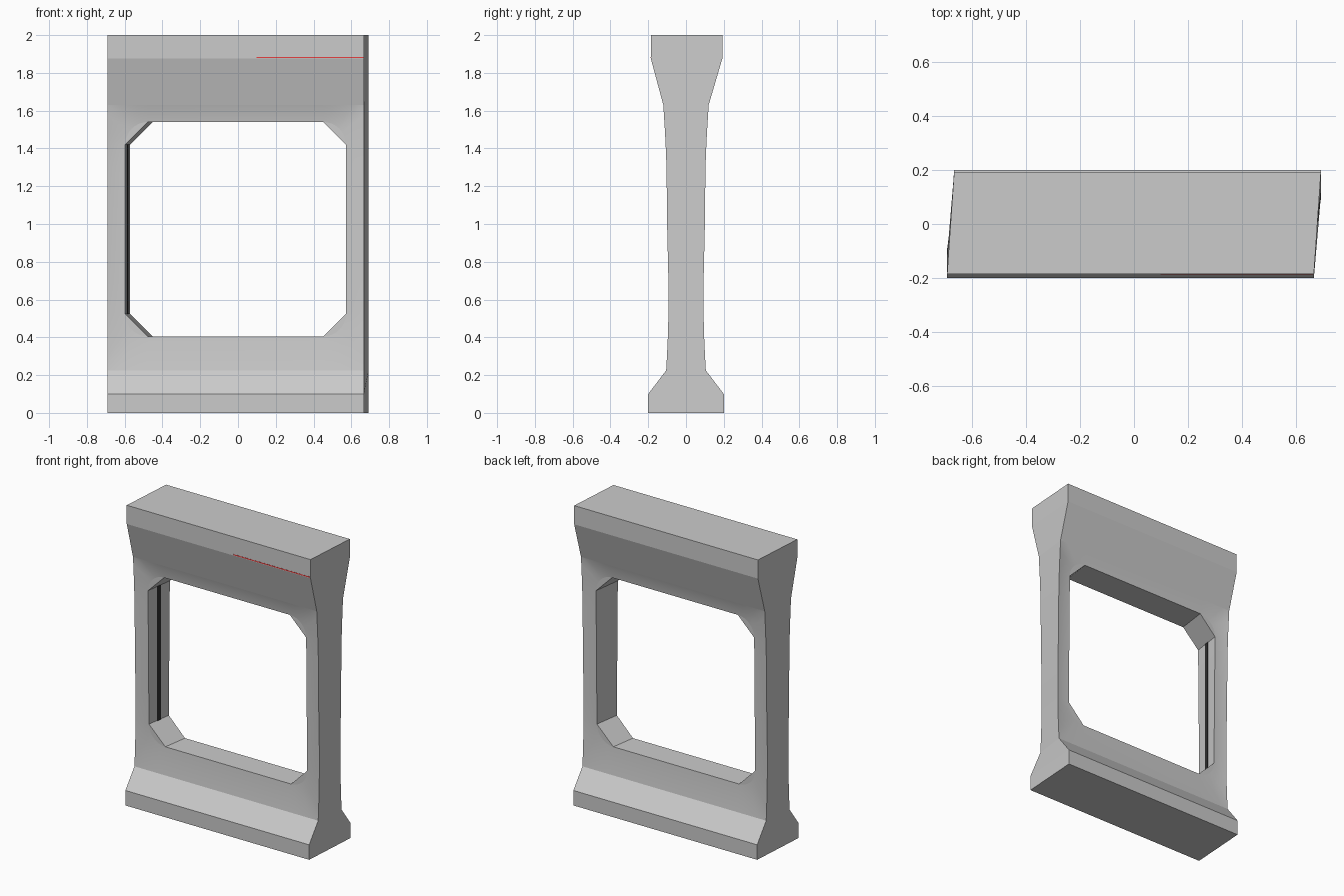
import bpy, bmesh, math

if "Cube" in bpy.data.objects:
    bpy.data.objects.remove(bpy.data.objects["Cube"])

def material(name, rgb):
    m = bpy.data.materials.new(name)
    m.diffuse_color = (*rgb, 1)
    m.use_nodes = True
    m.node_tree.nodes["Principled BSDF"].inputs["Base Color"].default_value = m.diffuse_color
    return m

grey = material("stone grey", (0.6, 0.6, 0.6))
dark = material("dark slot", (0.03, 0.03, 0.03))
red = material("red line", (0.8, 0.05, 0.05))

SKEW = 0.013                       # front leans left, back leans right
OUT_X, IN_X = 0.679, 0.5845        # half widths of frame and opening
OUT_Z, IN_Z = (0.225, 1.63), (0.405, 1.54)
R, N = 0.12, 8                     # opening corner radius and segments
WAIST = [(0.225, .105), (0.35, .098), (0.5, .093), (0.7, .093),
         (1.0, .1), (1.3, .103), (1.45, .109), (1.63, .12)]

def waist(z):
    for (a, ya), (b, yb) in zip(WAIST, WAIST[1:]):
        if z <= b:
            return ya + (yb - ya) * (z - a) / (b - a)
    return WAIST[-1][1]

def rim(z):
    return 0.085 + 0.013 * (z - IN_Z[0]) / (IN_Z[1] - IN_Z[0])

# Matching (inner, outer) points round the opening, counter-clockwise from right
pairs, corner_starts = [], []
for sx, sz in ((1, 1), (-1, 1), (-1, -1), (1, -1)):
    top = sz > 0
    cx, cz = sx * (IN_X - R), (IN_Z[1] - R) if top else (IN_Z[0] + R)
    oz = OUT_Z[1] if top else OUT_Z[0]
    pts = []
    for i in range(N + 1):
        a = i / N * math.pi / 2
        inner = (cx + sx * R * math.cos(a), cz + sz * R * math.sin(a))
        t = 2 * i / N
        if t <= 1:
            outer = (sx * OUT_X, cz + (oz - cz) * t)
        else:
            outer = (sx * OUT_X + (cx - sx * OUT_X) * (t - 1), oz)
        pts.append((inner, outer))
    if sx * sz < 0:
        pts.reverse()
    if sx < 0 and not top:         # left jamb going down
        pairs += [((-IN_X, z), (-OUT_X, z)) for z in (1.3, 1.0, 0.7)]
    corner_starts.append(len(pairs))
    pairs += pts
pairs += [((IN_X, z), (OUT_X, z)) for z in (0.7, 1.0, 1.3)]
count = len(pairs)

bm = bmesh.new()
rims, ends, caps = {}, {}, {}
for s in (-1, 1):
    def vert(x, y, z):
        return bm.verts.new((x + s * SKEW, s * y, z))

    # Coved skin round the opening
    rings = []
    for f in (0, 0.5, 1):
        ring = []
        for (ix, iz), (ox, oz) in pairs:
            yi, yo = rim(iz), waist(oz)
            y = yi + (yo - yi) * f - (0.003 if f == 0.5 else 0)
            ring.append(vert(ix + (ox - ix) * f, y, iz + (oz - iz) * f))
        rings.append(ring)
    for a, b in zip(rings, rings[1:]):
        for i in range(count):
            j = (i + 1) % count
            bm.faces.new((a[i], a[j], b[j], b[i])).smooth = True
    rims[s] = rings[0]
    outer = rings[2]

    # Foot and head bands
    head_y = 0.189 + s * 0.003
    row = lambda y, z: [vert(-OUT_X, y, z), vert(OUT_X, y, z)]
    f0, f1 = row(0.2, 0), row(0.2, 0.1)
    h1, h0 = row(head_y, 1.875), row(head_y, 2.0)
    for lo, hi in ((f0, f1), (h1, h0)):
        bm.faces.new((lo[0], lo[1], hi[1], hi[0]))
    by_x = lambda v: v.co.x
    low = sorted((v for v in outer if abs(v.co.z - OUT_Z[0]) < 1e-4), key=by_x)
    high = sorted((v for v in outer if abs(v.co.z - OUT_Z[1]) < 1e-4), key=by_x)
    bm.faces.new([f1[0], f1[1]] + low[::-1])
    bm.faces.new([h1[1], h1[0]] + high)
    for k, sx in ((0, -1), (1, 1)):
        edge = [v for v in outer if abs(v.co.x - s * SKEW - sx * OUT_X) < 1e-4]
        edge.sort(key=lambda v: v.co.z)
        ends[s, k] = [f0[k], f1[k]] + edge + [h1[k], h0[k]]
    caps[s] = (f0, h0)

# End walls, underside and top
for k in (0, 1):
    a, b = ends[-1, k], ends[1, k]
    for i in range(len(a) - 1):
        bm.faces.new((a[i], a[i + 1], b[i + 1], b[i]))
for c in (0, 1):
    a, b = caps[-1][c], caps[1][c]
    bm.faces.new((a[0], a[1], b[1], b[0]))

# Inside of the opening: straight walls, with one flat chamfer per corner
A, B = rims[-1], rims[1]
in_corner = set()
for st in corner_starts:
    in_corner.update(range(st, st + N))
    e = st + N
    bm.faces.new((A[st], A[e], B[e], B[st]))
    bm.faces.new(A[st:e + 1])
    bm.faces.new(B[st:e + 1])
for i in range(count):
    if i not in in_corner:
        j = (i + 1) % count
        bm.faces.new((A[i], A[j], B[j], B[i]))
bmesh.ops.recalc_face_normals(bm, faces=bm.faces)

def add(name, bm, mat):
    me = bpy.data.meshes.new(name)
    bm.to_mesh(me)
    bm.free()
    me.materials.append(mat)
    ob = bpy.data.objects.new(name, me)
    bpy.context.collection.objects.link(ob)
    return ob

add("window_frame", bm, grey)

def plate(name, loc, size, mat, turn=0):
    b = bmesh.new()
    bmesh.ops.create_cube(b, size=1)
    bmesh.ops.scale(b, vec=size, verts=b.verts)
    ob = add(name, b, mat)
    ob.location = loc
    ob.rotation_euler.z = turn

# Dark strip on the left jamb and fine red line on the head
plate("jamb_slot", (-IN_X, 0, 0.95), (0.004, 0.034, 0.95), dark, -math.atan(SKEW / 0.09))
plate("head_line", (0.381, -0.186, 1.881), (0.565, 0.002, 0.007), red)
